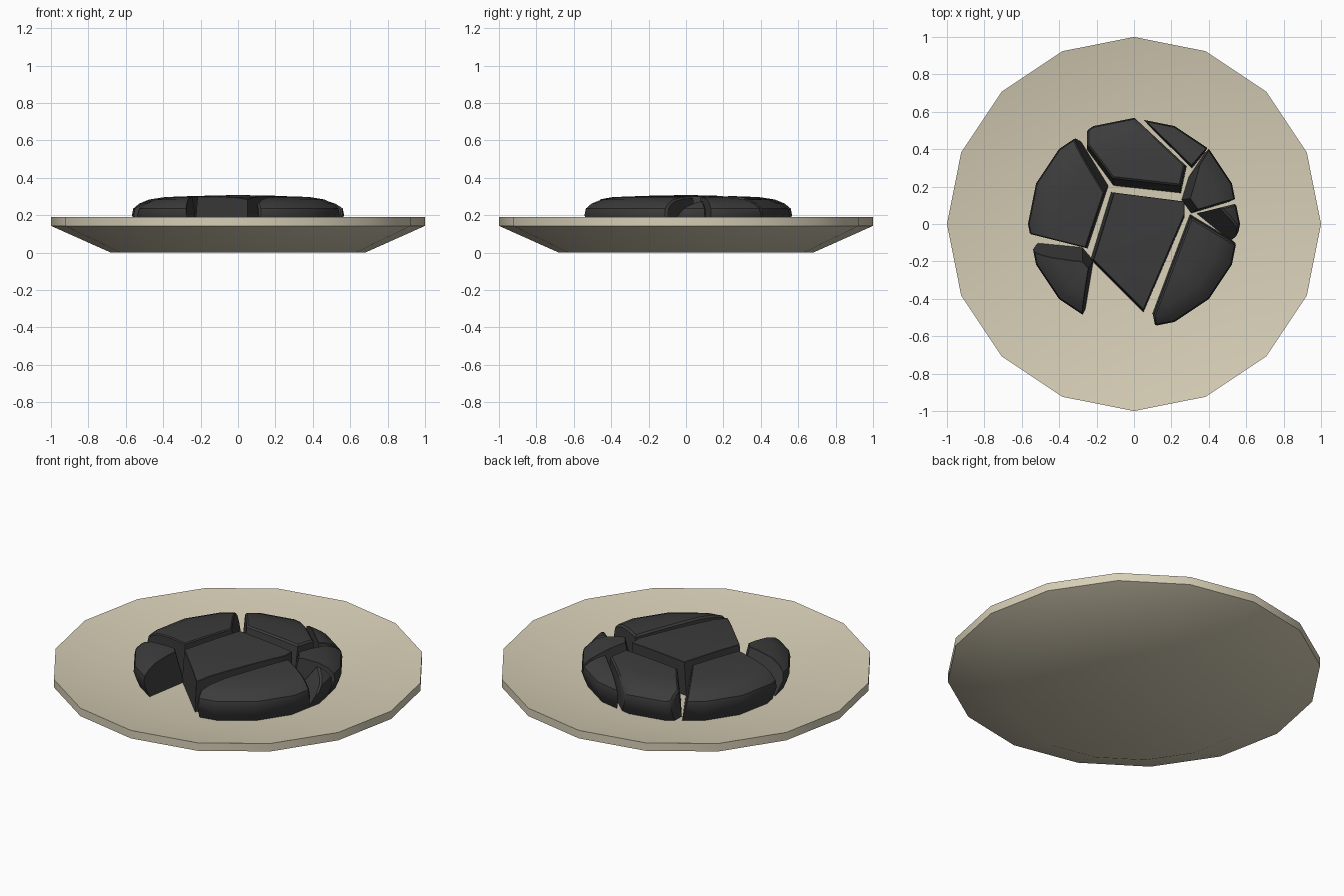
import bpy, bmesh, math
from mathutils import Vector

if "Cube" in bpy.data.objects:
    bpy.data.objects.remove(bpy.data.objects["Cube"])

SIDES = 16
FLOOR = 0.11


def material(name, rgb):
    m = bpy.data.materials.new(name)
    m.diffuse_color = (*rgb, 1)
    m.use_nodes = True
    m.node_tree.nodes["Principled BSDF"].inputs["Base Color"].default_value = m.diffuse_color
    return m


def lathe(profile):
    """Closed solid of revolution; profile runs from bottom axis to top axis."""
    bm = bmesh.new()
    rings = []
    for r, z in profile:
        if r == 0:
            rings.append([bm.verts.new((0, 0, z))] * SIDES)
        else:
            rings.append([bm.verts.new((r * math.cos(2 * math.pi * i / SIDES),
                                        r * math.sin(2 * math.pi * i / SIDES), z))
                          for i in range(SIDES)])
    for a, b in zip(rings, rings[1:]):
        for i in range(SIDES):
            j = (i + 1) % SIDES
            quad = list(dict.fromkeys((a[i], a[j], b[j], b[i])))
            bm.faces.new(quad)
    bmesh.ops.recalc_face_normals(bm, faces=bm.faces)
    return bm


def finish(name, bm, mat):
    mesh = bpy.data.meshes.new(name)
    bm.to_mesh(mesh)
    bm.free()
    obj = bpy.data.objects.new(name, mesh)
    bpy.context.collection.objects.link(obj)
    mesh.materials.append(mat)
    bpy.ops.object.select_all(action='DESELECT')
    obj.select_set(True)
    bpy.context.view_layer.objects.active = obj
    bpy.ops.object.shade_smooth_by_angle(angle=math.radians(30))
    return obj


sand = material("sand", (0.68, 0.62, 0.47))
coal = material("dark_stone", (0.045, 0.045, 0.045))

# Shallow bowl: the broad rim slopes inward to a flat floor
finish("dish", lathe([(0, 0), (0.68, 0), (1, 0.143), (1, 0.19),
                      (0.6, FLOOR), (0, FLOOR)]), sand)

# Low dome from which each cracked stone is cut
DOME = [(0, FLOOR - .005), (0.53, FLOOR - .005), (0.55, 0.15), (0.567, 0.20),
        (0.56, 0.235), (0.528, 0.262), (0.475, 0.284), (0.39, 0.297),
        (0.2, 0.304), (0, 0.308)]

# Inner crack edges of each stone: x, y, wall slope of the edge starting there
STONES = {
    "back_stone": [(-.25, .47, 0), (-.25, .40, .1), (-.11, .21, .2),
                   (.25, .17, .05), (.28, .31, 0), (0, .57, 0)],
    "back_right_stone": [(.035, .57, .04), (.31, .30, .05), (.40, .41, 0)],
    "right_stone": [(.40, .41, .08), (.30, .26, .22), (.26, .13, .22),
                    (.31, .06, .05), (.54, .13, 0)],
    "small_right_stone": [(.55, .11, 0), (.35, .06, .6), (.56, -.11, 0)],
    "front_right_stone": [(.53, -.09, .05), (.30, .05, .05), (.10, -.48, 0),
                          (.11, -.53, 0)],
    "middle_stone": [(.27, .12, 0), (-.12, .17, .08), (-.23, -.19, .05),
                     (.05, -.47, .03), (.27, .04, 0), (.27, .12, 0)],
    "left_stone": [(-.53, -.06, 0), (-.25, -.13, .05), (-.14, .20, .2),
                   (-.30, .46, 0)],
    "front_left_stone": [(.06, -.53, .25), (-.22, -.20, .1), (-.21, -.14, .4),
                         (-.52, -.11, 0)],
}

for name, pts in STONES.items():
    bm = lathe(DOME)
    for (x1, y1, slope), (x2, y2, _) in zip(pts, pts[1:]):
        # Remove everything right of the edge and cap the cut
        out = Vector((y2 - y1, x1 - x2, 0)).normalized() + Vector((0, 0, slope))
        geom = bm.verts[:] + bm.edges[:] + bm.faces[:]
        cut = bmesh.ops.bisect_plane(bm, geom=geom, dist=1e-5,
                                     plane_co=(x1, y1, 0.13), plane_no=out,
                                     clear_outer=True)
        rim = [e for e in cut["geom_cut"] if isinstance(e, bmesh.types.BMEdge)]
        bmesh.ops.contextual_create(bm, geom=rim)
    bmesh.ops.recalc_face_normals(bm, faces=bm.faces)
    # Chip the sharp upper crack edges
    sharp = [e for e in bm.edges if len(e.link_faces) == 2
             and e.calc_face_angle() > math.radians(45)
             and min(v.co.z for v in e.verts) > 0.2]
    bmesh.ops.bevel(bm, geom=sharp, offset=0.01, segments=1, affect='EDGES',
                    clamp_overlap=True)
    finish(name, bm, coal)
